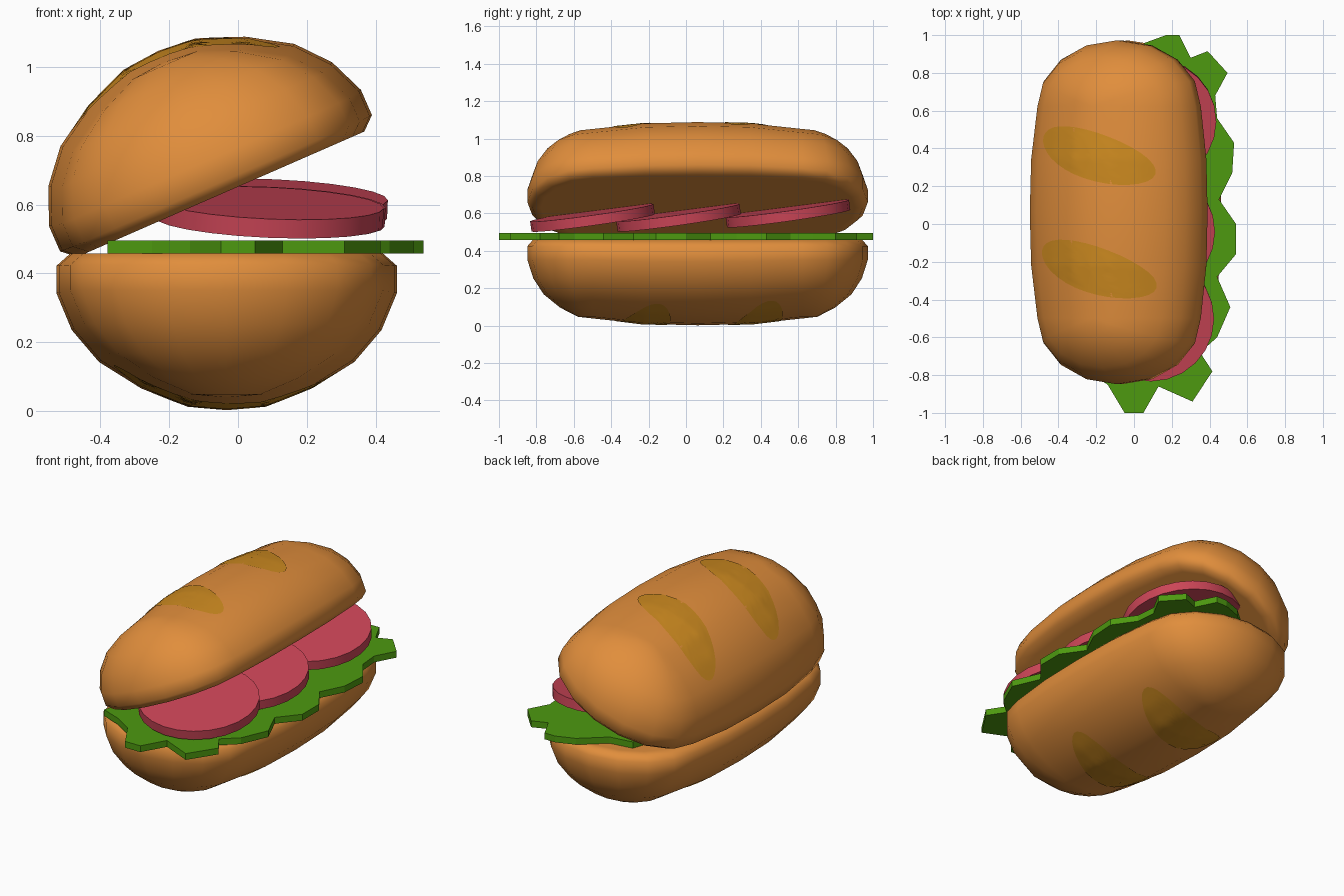
import bpy, bmesh, math
from mathutils import Vector, Matrix
from mathutils.bvhtree import BVHTree

if "Cube" in bpy.data.objects:
    bpy.data.objects.remove(bpy.data.objects["Cube"])


def material(name, rgb):
    m = bpy.data.materials.new(name)
    m.diffuse_color = (*rgb, 1)
    m.use_nodes = True
    m.node_tree.nodes["Principled BSDF"].inputs["Base Color"].default_value = m.diffuse_color
    return m


CRUST = material("bread_crust", (0.75, 0.27, 0.045))
MARK = material("golden_mark", (0.60, 0.25, 0.014))
GREEN = material("lettuce_green", (0.075, 0.32, 0.005))
MEAT = material("sausage_pink", (0.60, 0.06, 0.095))


def finish(name, bm, mats, matrix=Matrix()):
    me = bpy.data.meshes.new(name)
    bm.to_mesh(me)
    bm.free()
    for m in mats:
        me.materials.append(m)
    ob = bpy.data.objects.new(name, me)
    ob.matrix_world = matrix
    bpy.context.collection.objects.link(ob)
    return ob


# Bun half: dome-up stadium loft, flat side at local z = 0
PROFILE = [(0, .455), (.23, .445), (.5, .392), (.75, .315), (.91, .222),
           (1, .115), (1, .035), (.92, 0), (.8, 0), (0, 0)]
SIDE = [(-.56, .455, .92), (-.28, .488, .985), (0, .495, 1),
        (.28, .488, .985), (.56, .455, .92)]   # y, half width, height scale
END_Y, END_W, END_L, END_H = .56, .455, .35, .92


def bun(name, matrix):
    bm = bmesh.new()
    outline = [(w, y, 0, s) for y, w, s in SIDE]
    outline += [(END_W * math.cos(a), END_Y, END_L * math.sin(a), END_H)
                for a in (math.pi * i / 8 for i in range(1, 8))]
    outline += [(-x, -y, -e, s) for x, y, e, s in outline]
    rings = [[bm.verts.new((r * x, y + r * e, h * s)) for x, y, e, s in outline]
             for r, h in PROFILE]
    n = len(outline)
    for a, b in zip(rings, rings[1:]):
        for i in range(n):
            j = (i + 1) % n
            bm.faces.new((a[i], b[i], b[j], a[j]))
    bmesh.ops.remove_doubles(bm, verts=bm.verts, dist=1e-5)
    bmesh.ops.recalc_face_normals(bm, faces=bm.faces)
    tree = BVHTree.FromBMesh(bm)

    # Two slanted golden marks, thin skins laid on the crust
    tilt = math.radians(-17)
    for cy in (.3, -.3):
        def point(k, t):
            u, v = .34 * k * math.cos(t), .125 * k * math.sin(t)
            x = u * math.cos(tilt) - v * math.sin(tilt)
            y = cy + u * math.sin(tilt) + v * math.cos(tilt)
            hit, nor = tree.ray_cast(Vector((x, y, 2)), Vector((0, 0, -1)))[:2]
            return bm.verts.new(hit + nor * .004)
        seg, count = 32, 10
        centre = point(0, 0)
        prev = None
        for k in range(1, count + 1):
            ring = [point(k / count, 2 * math.pi * i / seg) for i in range(seg)]
            for i in range(seg):
                j = (i + 1) % seg
                vs = (prev[i], ring[i], ring[j], prev[j]) if prev else (centre, ring[i], ring[j])
                bm.faces.new(vs).material_index = 1
            prev = ring
    for f in bm.faces:
        f.smooth = True
    return finish(name, bm, [CRUST, MARK], matrix)


bun("bottom_bun", Matrix.Translation((-.033, .062, .457)) @ Matrix.Rotation(math.pi, 4, 'Y'))
bun("top_bun", Matrix.Translation((-.05, .062, .63)) @ Matrix.Rotation(math.radians(-23.6), 4, 'Y'))

# Lettuce: jagged leaf outline, extruded
LEAF = [(.17, 1), (.24, 1), (.30, .88), (.39, .915), (.495, .8), (.43, .68), (.44, .56),
        (.53, .43), (.52, .27), (.45, .13), (.54, 0), (.54, -.16), (.44, -.28),
        (.51, -.44), (.44, -.6), (.35, -.68), (.415, -.78), (.31, -.94), (.13, -.86),
        (.05, -1), (-.05, -1), (-.14, -.85), (-.25, -.78), (-.38, -.73), (-.34, -.6),
        (-.38, -.45), (-.32, -.3), (-.38, -.12), (-.32, .05), (-.38, .2), (-.32, .38),
        (-.36, .55), (-.27, .68), (-.22, .82), (-.08, .84), (.06, .96)]
bm = bmesh.new()
face = bm.faces.new([bm.verts.new((x, y, .457)) for x, y in LEAF])
ext = bmesh.ops.extrude_face_region(bm, geom=[face])
bmesh.ops.translate(bm, vec=(0, 0, .038),
                    verts=[g for g in ext["geom"] if isinstance(g, bmesh.types.BMVert)])
bmesh.ops.recalc_face_normals(bm, faces=bm.faces)
finish("lettuce", bm, [GREEN])

# Sausage slices: three overlapping tilted discs
for i, (x, y, z) in enumerate([(.09, -.5, .577), (.095, -.04, .578), (.102, .545, .6)]):
    bm = bmesh.new()
    bmesh.ops.create_cone(bm, cap_ends=True, segments=24, radius1=.333, radius2=.333, depth=.055)
    for f in bm.faces:
        f.smooth = len(f.verts) == 4
    for e in bm.edges:
        e.smooth = all(len(f.verts) == 4 for f in e.link_faces)
    finish(f"sausage_slice_{i + 1}", bm, [MEAT],
           Matrix.Translation((x, y, z)) @ Matrix.Rotation(math.radians(2.5), 4, 'Y')
           @ Matrix.Rotation(math.radians(8), 4, 'X'))
